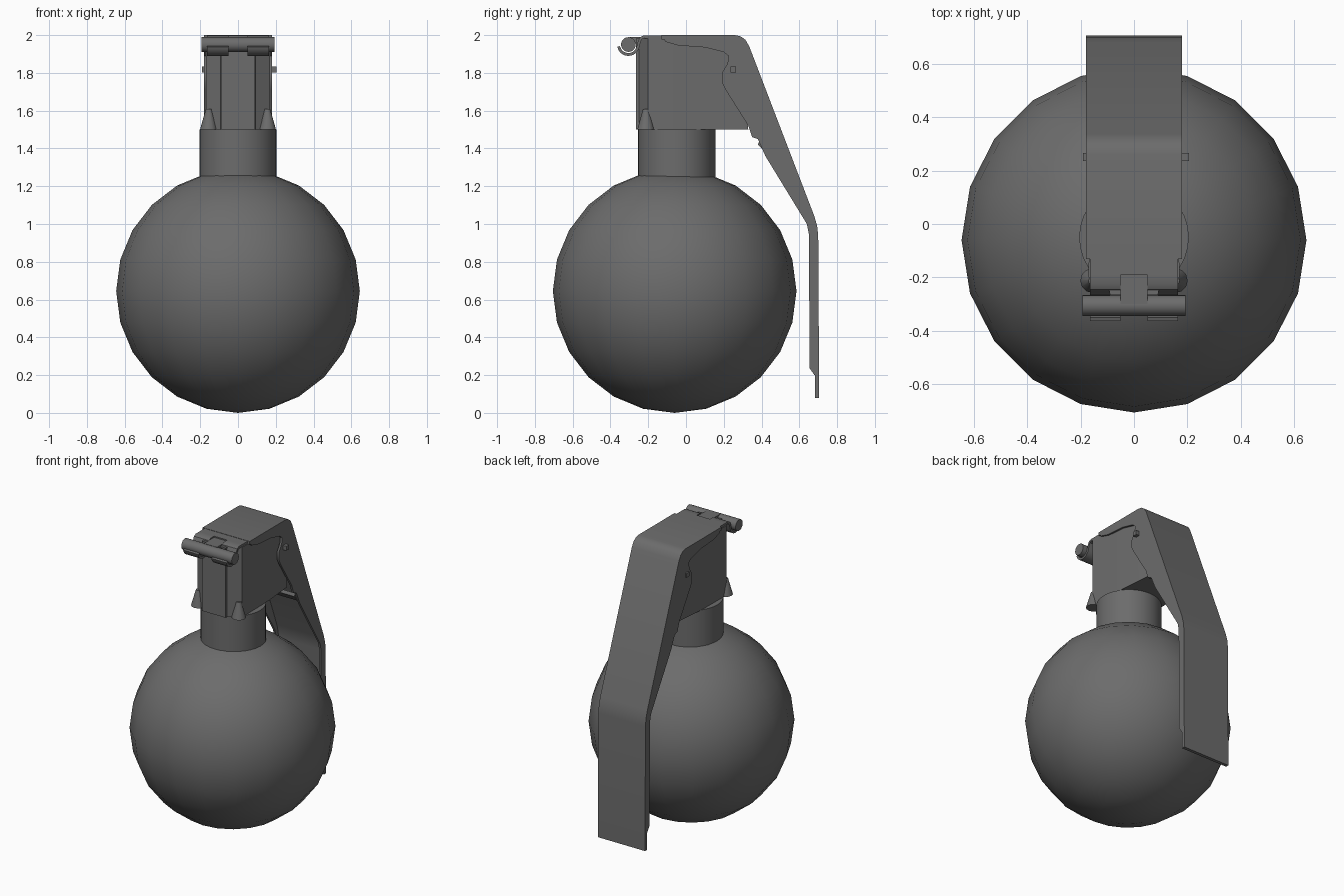
import bpy, bmesh, math
from mathutils import Matrix, Vector

old = bpy.data.objects.get("Cube")
if old:
    bpy.data.objects.remove(old, do_unlink=True)

GREY = (0.15, 0.15, 0.15, 1)
metal = bpy.data.materials.new("dark_grey_metal")
metal.use_nodes = True
metal.diffuse_color = GREY
metal.node_tree.nodes["Principled BSDF"].inputs["Base Color"].default_value = GREY


def finish(name, bm, angle=35):
    bmesh.ops.recalc_face_normals(bm, faces=bm.faces[:])
    mesh = bpy.data.meshes.new(name)
    bm.to_mesh(mesh)
    bm.free()
    mesh.materials.append(metal)
    for p in mesh.polygons:
        p.use_smooth = True
    mesh.set_sharp_from_angle(angle=math.radians(angle))
    obj = bpy.data.objects.new(name, mesh)
    bpy.context.collection.objects.link(obj)
    return obj


def extrude_side(name, profile, x0, x1):
    """Extrude a (y, z) outline along x."""
    bm = bmesh.new()
    face = bm.faces.new([bm.verts.new((x0, y, z)) for y, z in profile])
    new = bmesh.ops.extrude_face_region(bm, geom=[face])["geom"]
    verts = [v for v in new if isinstance(v, bmesh.types.BMVert)]
    bmesh.ops.translate(bm, verts=verts, vec=(x1 - x0, 0, 0))
    if face.is_valid and len(face.edges[0].link_faces) < 2:
        bm.faces.new(list(reversed(face.verts)))
    return finish(name, bm)


def strip(path, thickness):
    """Outline of a bent sheet lying to the right of a (y, z) path."""
    pts = [Vector(p) for p in path]
    inner = []
    for i, p in enumerate(pts):
        a = (p - pts[i - 1]).normalized() if i else Vector((0, 0))
        b = (pts[i + 1] - p).normalized() if i + 1 < len(pts) else Vector((0, 0))
        d = (a + b).normalized()
        inner.append(p + Vector((d.y, -d.x)) * thickness)
    return pts + inner[::-1]


def box(name, x, y, z):
    return extrude_side(name, [(y[0], z[0]), (y[1], z[0]), (y[1], z[1]), (y[0], z[1])], *x)


def cone(name, centre, r1, r2, height, sides, along_x=False):
    bm = bmesh.new()
    m = Matrix.Translation(centre)
    if along_x:
        m = m @ Matrix.Rotation(math.pi / 2, 4, "Y")
    bmesh.ops.create_cone(bm, cap_ends=True, segments=sides, radius1=r1,
                          radius2=r2, depth=height, matrix=m)
    return finish(name, bm)


# Round shell
bm = bmesh.new()
bmesh.ops.create_uvsphere(bm, u_segments=20, v_segments=12, radius=0.645,
                          matrix=Matrix.Translation((0, -0.06, 0.645)))
finish("round_shell", bm, 60)

# Neck
cone("neck", (0, -0.05, 1.35), 0.205, 0.205, 0.3, 32)

# Fuse body: chamfered front, narrowing and leaning out at the rear
half = [(0.09, -0.265), (0.092, -0.25), (0.17, -0.2), (0.166, 0.1), (0.145, 0.27)]
plan = half + [(-x, y) for x, y in reversed(half)]
bm = bmesh.new()
low = [bm.verts.new((x, y + (0.06 if y > 0.2 else 0), 1.5)) for x, y in plan]
high = [bm.verts.new((x, y, 1.982)) for x, y in plan]
bm.faces.new(low)
bm.faces.new(high)
for i in range(len(plan)):
    j = (i + 1) % len(plan)
    bm.faces.new((low[i], low[j], high[j], high[i]))
finish("fuse_body", bm)

# Lever top sheet, slope and tail
outer = [(-0.13, 2.0), (0.26, 2.0), (0.29, 1.993), (0.315, 1.975), (0.335, 1.94),
         (0.68, 1.04), (0.694, 0.99), (0.7, 0.94), (0.705, 0.08)]
extrude_side("lever_plate", strip(outer, 0.022), -0.18, 0.18)
box("lever_front_plate", (-0.165, 0.165), (-0.19, -0.13), (1.978, 1.998))

# Lever side flanges, with a rounded ear around the pivot
flange = [(-0.12, 1.99), (0.26, 1.99), (0.29, 1.983), (0.31, 1.965), (0.325, 1.93),
          (0.675, 1.03), (0.69, 0.94), (0.695, 0.2), (0.68, 0.2), (0.655, 0.235),
          (0.65, 0.95), (0.64, 1.0), (0.42, 1.36), (0.38, 1.45), (0.35, 1.46),
          (0.33, 1.52), (0.21, 1.71), (0.19, 1.75), (0.19, 1.8), (0.22, 1.85),
          (0.225, 1.89), (0.2, 1.91), (0.1, 1.935), (-0.04, 1.945), (-0.11, 1.965)]
hook = [(-0.305 + 0.045 * math.cos(math.radians(a)), 1.95 + 0.045 * math.sin(math.radians(a)))
        for a in range(190, 341, 15)]
hook += [(-0.255, 1.965), (-0.245, 1.988), (-0.225, 1.998), (-0.19, 1.998)]
for side, s in (("left", 1), ("right", -1)):
    extrude_side(side + "_lever_flange", flange, s * 0.165, s * 0.18)
    # Curled hinge hook and flared corner foot
    extrude_side(side + "_hinge_hook", strip(hook, 0.015), s * 0.05, s * 0.165)
    cone(side + "_corner_foot", (s * 0.155, -0.212, 1.555), 0.046, 0.015, 0.11, 12)

# Brace between the flanges
extrude_side("lever_brace", [(0.38, 1.42), (0.43, 1.37), (0.44, 1.39), (0.39, 1.44)],
             -0.165, 0.165)

# Hinge pin and its tongue
cone("hinge_pin", (0, -0.305, 1.95), 0.039, 0.039, 0.385, 20, True)
box("hinge_tongue", (-0.05, 0.05), (-0.3, -0.19), (1.955, 1.99))

# Pivot pin through the ears
box("pivot_pin", (-0.19, 0.205), (0.235, 0.265), (1.803, 1.833))
